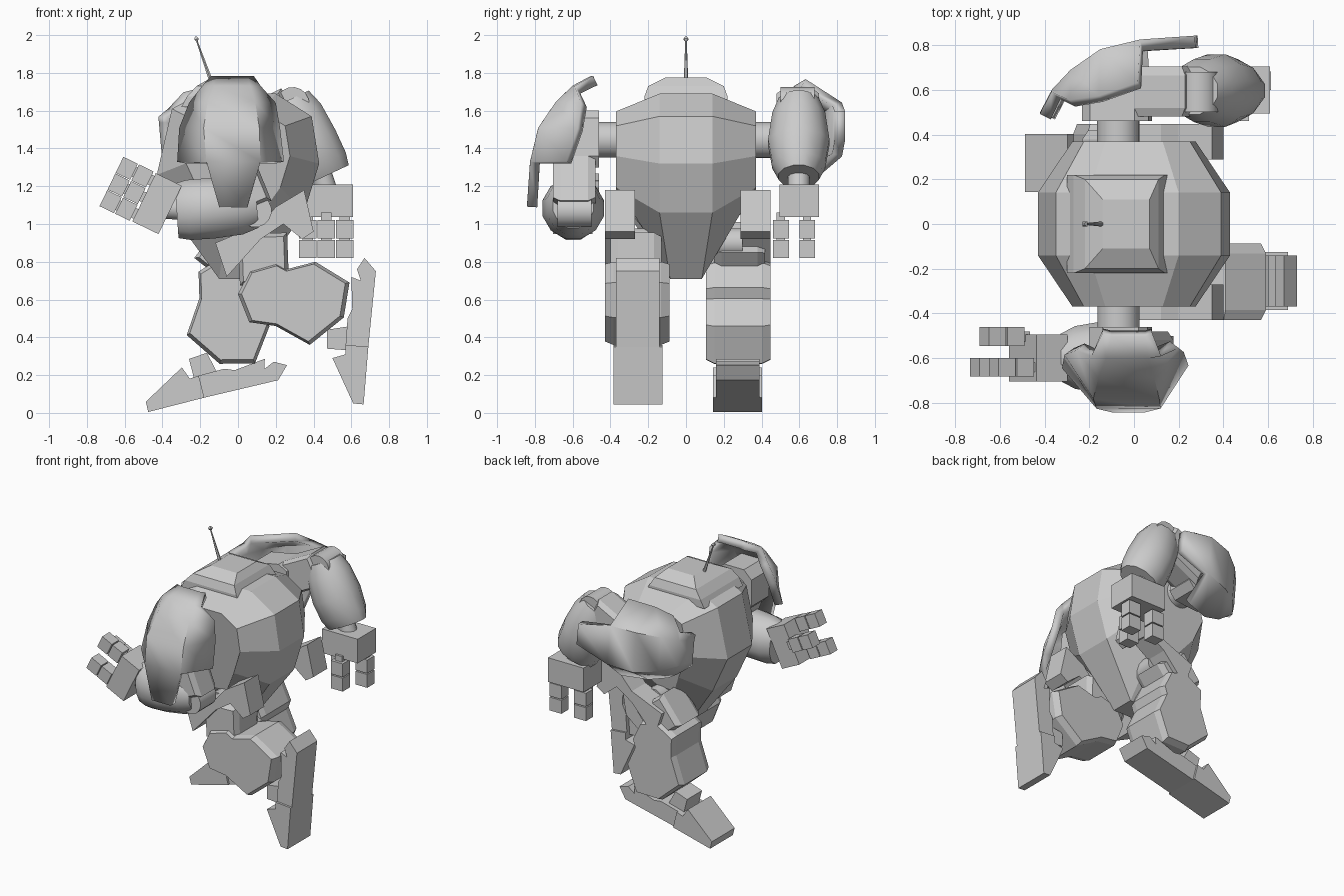
import bpy, bmesh, math
from mathutils import Matrix, Vector

if "Cube" in bpy.data.objects:
    bpy.data.objects.remove(bpy.data.objects["Cube"])

GREY = (0.6, 0.6, 0.6, 1)
metal = bpy.data.materials.new("plain_grey_metal")
metal.use_nodes = True
metal.diffuse_color = GREY
metal.node_tree.nodes["Principled BSDF"].inputs["Base Color"].default_value = GREY


def finish(name, bm, matrix=None, smooth=False):
    if matrix:
        bm.transform(matrix)
    bmesh.ops.recalc_face_normals(bm, faces=bm.faces)
    mesh = bpy.data.meshes.new(name)
    bm.to_mesh(mesh)
    bm.free()
    mesh.materials.append(metal)
    if smooth:
        mesh.shade_smooth()
        mesh.set_sharp_from_angle(angle=math.radians(38))
    obj = bpy.data.objects.new(name, mesh)
    bpy.context.collection.objects.link(obj)
    return obj


def loft(name, rings, matrix=None, smooth=False):
    """Closed skin through rings that have equal point counts."""
    bm = bmesh.new()
    loops = [[bm.verts.new(p) for p in ring] for ring in rings]
    n = len(loops[0])
    for a, b in zip(loops, loops[1:]):
        for i in range(n):
            j = (i + 1) % n
            bm.faces.new((a[i], a[j], b[j], b[i]))
    bm.faces.new(loops[0])
    bm.faces.new(loops[-1])
    return finish(name, bm, matrix, smooth)


def prism(name, pts, y0, y1, chamfer=0, inset=0.9, matrix=None, smooth=False):
    """Side profile (x, z) extruded across y, with optional chamfered rims."""
    cx = sum(p[0] for p in pts) / len(pts)
    cz = sum(p[1] for p in pts) / len(pts)

    def ring(y, s):
        return [(cx + (x - cx) * s, y, cz + (z - cz) * s) for x, z in pts]
    if chamfer:
        rings = [ring(y0, inset), ring(y0 + chamfer, 1), ring(y1 - chamfer, 1), ring(y1, inset)]
    else:
        rings = [ring(y0, 1), ring(y1, 1)]
    return loft(name, rings, matrix, smooth)


def ngon(x, z, r, n):
    return [(x + r * math.cos((i + 0.5) * math.tau / n),
             z + r * math.sin((i + 0.5) * math.tau / n)) for i in range(n)]


def tube(name, a, b, y, rings, n=12, matrix=None, smooth=True):
    """Round part along a-b in the side plane; rings are (t, side radius, y radius)."""
    a, b = Vector((a[0], y, a[1])), Vector((b[0], y, b[1]))
    d = (b - a).normalized()
    side = Vector((-d.z, 0, d.x))
    out = []
    for t, rs, ry in rings:
        c = a.lerp(b, t)
        out.append([c + side * rs * math.cos((i + 0.5) * math.tau / n)
                    + Vector((0, ry * math.sin((i + 0.5) * math.tau / n), 0)) for i in range(n)])
    return loft(name, out, matrix, smooth)


def bar(name, a, b, half, y0, y1, chamfer=0, matrix=None):
    """Box along a-b in the side plane."""
    a, b = Vector(a), Vector(b)
    d = (b - a).normalized()
    s = Vector((-d.y, d.x)) * half
    return prism(name, [a + s, b + s, b - s, a - s], y0, y1, chamfer, 0.85, matrix)


def turn(old, new, degrees):
    """Rotate in the side plane about old, then carry old onto new."""
    return (Matrix.Translation((new[0], 0, new[1])) @ Matrix.Rotation(-math.radians(degrees), 4, 'Y')
            @ Matrix.Translation((-old[0], 0, -old[1])))


# Faceted body, tapering to each side and to a narrow bottom
section = [(-.2, 1.69), (-.35, 1.61), (-.43, 1.26), (-.31, 1.0), (-.1, .71),
           (.1, .71), (.35, 1.06), (.43, 1.32), (.39, 1.57), (.2, 1.69)]
body_rings = []
for y, s in ((-.37, .64), (-.14, 1), (.14, 1), (.37, .64)):
    body_rings.append([(x * s, y * (.6 if z < .8 else 1), 1.43 + (z - 1.43) * s)
                       for x, z in section])
loft("body", body_rings)

# Raised hatch and antenna on top
hatch = []
for z, x0, x1, h in ((1.62, -.3, .17, .22), (1.675, -.27, .14, .22),
                     (1.73, -.22, .11, .2), (1.775, -.14, .07, .11)):
    hatch.append([(x0, -h, z), (x1, -h, z), (x1, h, z), (x0, h, z)])
loft("top_hatch", hatch)
tube("antenna_rod", (-.14, 1.75), (-.22, 1.975), 0, [(0, .012, .012), (1, .004, .004)], 6)
tube("antenna_tip", (-.215, 1.965), (-.225, 1.993), 0,
     [(0, .004, .004), (.5, .017, .017), (1, .005, .005)], 4, smooth=False)

# Hip axle
prism("hip_axle", ngon(.05, .9, .08, 12), -.3, .3, smooth=True)

# Shoulder shield surface: rows of (height, outer-left to outer-right points)
shield_rows = [
    (1.76, [(-.14, -.48), (-.1, -.49), (.05, -.49), (.08, -.48)]),
    (1.71, [(-.18, -.575), (-.12, -.585), (.06, -.585), (.11, -.575)]),
    (1.63, [(-.24, -.55), (-.15, -.67), (.08, -.67), (.18, -.54)]),
    (1.5, [(-.29, -.57), (-.17, -.76), (.1, -.76), (.2, -.56)]),
    (1.325, [(-.3, -.63), (-.16, -.8), (.11, -.8), (.22, -.62)])]
SHOULDER = (-.07, 1.445)


def shield(matrix):
    bm = bmesh.new()
    rows = [[bm.verts.new((x, y, z)) for x, y in pts] for z, pts in shield_rows]
    for a, b in zip(rows, rows[1:]):
        for i in range(3):
            bm.faces.new((a[i], a[i + 1], b[i + 1], b[i]))
    tip = [bm.verts.new((x, -.815, 1.09)) for x in (-.1, .05)]
    bm.faces.new((rows[-1][1], rows[-1][2], tip[1], tip[0]))
    obj = finish("shoulder_shield", bm, matrix, True)
    mod = obj.modifiers.new("thickness", 'SOLIDIFY')
    mod.thickness = .055
    mod.offset = 0


def hand(base, tip, side):
    """Palm, two outer fingers and one opposing thumb, each with two segments."""
    base, tip = Vector(base), Vector(tip)
    d = (tip - base).normalized()
    across = Vector((-d.y, d.x))
    length = (tip - base).length

    def span(lo, hi):
        return min(lo * side, hi * side), max(lo * side, hi * side)
    bar("palm", base + d * .01, base + d * length * .46, .142, *span(.495, .705))
    for name, off, lo, hi in (("finger", -.098, .6, .682), ("finger", .098, .6, .682),
                              ("thumb", 0, .46, .545)):
        c = base + across * off
        bar(name + "_core", c + d * length * .4, c + d * (length - .02), .028, *span(lo + .02, hi - .02))
        for k in range(2):
            s = length * (.5 + k * .26)
            bar(name + "_segment", c + d * s, c + d * (s + length * .24), .047, *span(lo, hi))


def arm(side, matrix, elbow, wrist, hand_base, hand_tip):
    # Parts that swing together about the shoulder
    prism("shoulder_axle", ngon(*SHOULDER, .095, 20), -.5, -.3, matrix=matrix, smooth=True)
    prism("shoulder_block", [(-.2, 1.35), (-.15, 1.3), (.04, 1.3), (.08, 1.36), (.06, 1.56),
                             (.02, 1.6), (-.14, 1.6), (-.2, 1.54)], -.66, -.46, matrix=matrix)
    bar("upper_arm", (-.06, 1.4), (.07, 1.08), .115, -.705, -.48, .04, matrix)
    prism("elbow_joint", ngon(.09, 1.07, .088, 16), -.68, -.5, matrix=matrix, smooth=True)
    shield(matrix)
    # Forearm barrel and hand
    y = .597 * side
    tube("forearm", elbow, wrist, y, [(0, .125, .11), (.2, .155, .145), (.55, .166, .168),
                                      (.85, .165, .145), (1, .15, .11)])
    tube("wrist", Vector(elbow).lerp(Vector(wrist), .8), Vector(hand_base).lerp(Vector(hand_tip), .1),
         y, [(0, .06, .06), (1, .06, .06)])
    hand(hand_base, hand_tip, side)


arm(-1, Matrix.Identity(4), (.1, 1.1), (-.325, 1.07), (-.35, 1.07), (-.67, 1.225))
arm(1, turn(SHOULDER, SHOULDER, 95) @ Matrix.Scale(-1, 4, (0, 1, 0)),
    (.265, 1.655), (.455, 1.25), (.467, 1.22), (.467, .82))

# Legs: profiles of the rear leg, turned into the planted pose for the other
hip_plate = [(-.12, .9), (.12, 1.0), (.2, 1.09), (.35, 1.18), (.4, .96),
             (.34, .92), (.24, 1.0), (.12, .92), (-.06, .72)]
shin_profile = [(0, .63), (.06, .75), (.2, .79), (.255, .76), (.41, .8), (.59, .69),
                (.56, .505), (.38, .36), (.2, .46), (.06, .48)]
toe_profile = [(.61, .05), (.665, .045), (.69, .35), (.57, .36), (.57, .31), (.5, .29)]
heel_profile = [(.69, .35), (.73, .75), (.67, .82), (.63, .76), (.65, .7), (.6, .72),
                (.605, .55), (.58, .5), (.57, .36)]
ankle_profile = [(.47, .34), (.6, .33), (.6, .46), (.47, .44)]
KNEE, TOE = (.125, .63), (.665, .045)


def leg(side, shift, shin_pose, foot_pose, thigh_top, thigh_end):
    flip = Matrix.Translation((0, shift, 0)) @ Matrix.Scale(side, 4, (0, 1, 0))
    shin_pose, foot_pose = flip @ shin_pose, flip @ foot_pose
    prism("hip_plate", hip_plate, .27, .43, matrix=flip)
    bar("thigh", thigh_top, thigh_end, .13, .13, .4, .04, flip)
    prism("shin", shin_profile, .087, .43, .045, .93, shin_pose)
    prism("ankle", ankle_profile, .17, .34, matrix=foot_pose)
    prism("toe", toe_profile, .125, .385, matrix=foot_pose)
    prism("heel", heel_profile, .14, .37, matrix=foot_pose)


leg(-1, 0, Matrix.Identity(4), Matrix.Identity(4), (.13, .95), (.14, .68))
leg(1, .018, turn(KNEE, (-.05, .71), -80), turn(TOE, (-.475, .005), -71), (.02, .93), (-.13, .74))
